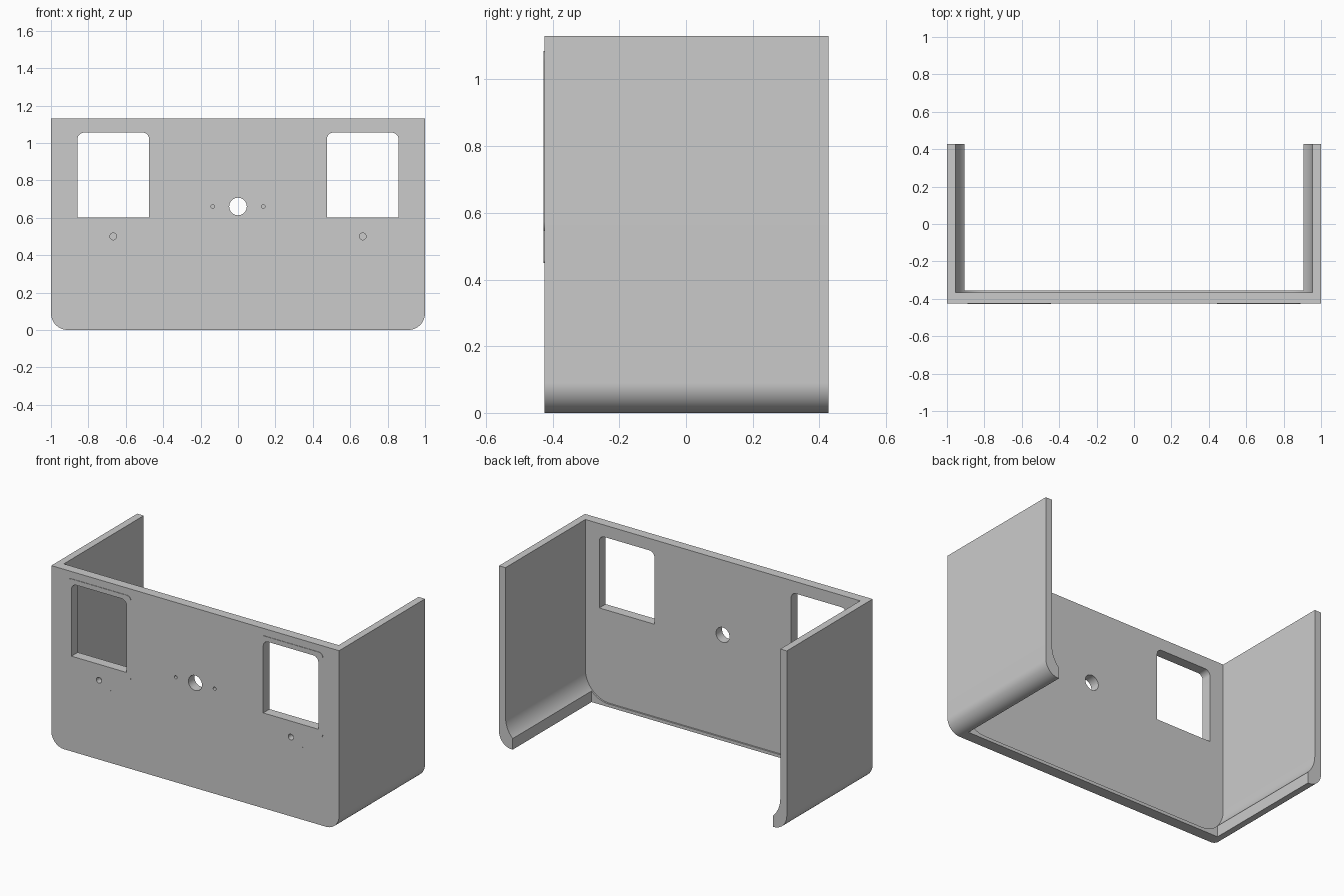
import bpy, bmesh, math

default = bpy.data.objects.get("Cube")
if default:
    bpy.data.objects.remove(default, do_unlink=True)

W, H = 1.0, 1.13            # half width, height
FRONT, BACK = -0.425, 0.428
PLATE_BACK = -0.365

grey = bpy.data.materials.new("light grey")
grey.use_nodes = True
grey.diffuse_color = (0.6, 0.6, 0.6, 1)
grey.node_tree.nodes["Principled BSDF"].inputs["Base Color"].default_value = (0.6, 0.6, 0.6, 1)


def rounded(points, steps=16):
    """Outline from (x, z, corner radius) points, corners replaced by arcs."""
    out = []
    n = len(points)
    for i, (x, z, r) in enumerate(points):
        if r == 0:
            out.append((x, z))
            continue
        px, pz, _ = points[i - 1]
        qx, qz, _ = points[(i + 1) % n]
        lp, lq = math.hypot(px - x, pz - z), math.hypot(qx - x, qz - z)
        ux, uz = (px - x) / lp * r, (pz - z) / lp * r
        vx, vz = (qx - x) / lq * r, (qz - z) / lq * r
        for k in range(steps + 1):
            a = k / steps * math.pi / 2
            s, c = 1 - math.sin(a), 1 - math.cos(a)
            out.append((x + ux * s + vx * c, z + uz * s + vz * c))
    return out


def box(x0, x1, z0, z1, bottom=0, top=0):
    return rounded([(x0, z0, bottom), (x1, z0, bottom), (x1, z1, top), (x0, z1, top)])


def circle(x, z, r, n=40):
    return [(x + r * math.cos(2 * math.pi * i / n), z + r * math.sin(2 * math.pi * i / n))
            for i in range(n)]


def extrude(name, outline, y0, y1):
    """Solid made by extruding an xz outline from y0 to y1."""
    bm = bmesh.new()
    face = bm.faces.new([bm.verts.new((x, y0, z)) for x, z in outline])
    new = bmesh.ops.extrude_face_region(bm, geom=[face])["geom"]
    bmesh.ops.translate(bm, vec=(0, y1 - y0, 0),
                        verts=[v for v in new if isinstance(v, bmesh.types.BMVert)])
    bmesh.ops.recalc_face_normals(bm, faces=bm.faces)
    mesh = bpy.data.meshes.new(name)
    bm.to_mesh(mesh)
    bm.free()
    mesh.materials.append(grey)
    obj = bpy.data.objects.new(name, mesh)
    bpy.context.collection.objects.link(obj)
    return obj


def activate(obj):
    bpy.ops.object.select_all(action="DESELECT")
    obj.select_set(True)
    bpy.context.view_layer.objects.active = obj


def cut(obj, outline, y0, y1):
    """Subtract an extruded outline from obj."""
    cutter = extrude("cutter", outline, y0, y1)
    cutter.hide_render = True
    mod = obj.modifiers.new("cut", "BOOLEAN")
    mod.operation, mod.solver, mod.object = "DIFFERENCE", "EXACT", cutter
    activate(obj)
    bpy.ops.object.modifier_apply(modifier=mod.name)
    bpy.data.objects.remove(cutter, do_unlink=True)


def window(side):
    a, b = sorted((side * 0.475, side * 0.858))
    return box(a, b, 0.6, 1.055, top=0.035)


# Shell: front plate and two side walls with curled-in feet
shell = extrude("shell", box(-W, W, 0, H, bottom=0.09), FRONT, BACK)
cut(shell, box(-0.955, 0.955, 0.02, H + 0.2, bottom=0.17), PLATE_BACK, 1)
cut(shell, box(-0.905, 0.905, -0.2, 0.3), PLATE_BACK + 0.01, 1)

# Central through hole, windows and blind screw holes
cut(shell, circle(0, 0.66, 0.047), -1, 0)
for side in (-1, 1):
    cut(shell, window(side), -1, 0)
    cut(shell, circle(side * 0.135, 0.66, 0.01), -1, FRONT + 0.035)
    cut(shell, circle(side * 0.667, 0.5, 0.018), -1, FRONT + 0.035)

# Thin raised window trims with a tab around each screw hole
parts = [shell]
for side, label in ((-1, "right"), (1, "left")):
    c = side * 0.667
    outline = rounded([(c - 0.222, 1.085, 0.03), (c - 0.222, 0.545, 0.03),
                       (c - 0.083, 0.545, 0), (c - 0.083, 0.45, 0.01),
                       (c + 0.083, 0.45, 0.01), (c + 0.083, 0.545, 0),
                       (c + 0.222, 0.545, 0.03), (c + 0.222, 1.085, 0.03)])
    trim = extrude(label + "_window_trim", outline, FRONT - 0.003, FRONT)
    cut(trim, window(side), -1, 0)
    cut(trim, circle(c, 0.5, 0.018), -1, 0)
    parts.append(trim)

# Smooth the rounded corners, keep the edges sharp
for obj in parts:
    activate(obj)
    bpy.ops.object.shade_smooth_by_angle(angle=math.radians(25))
